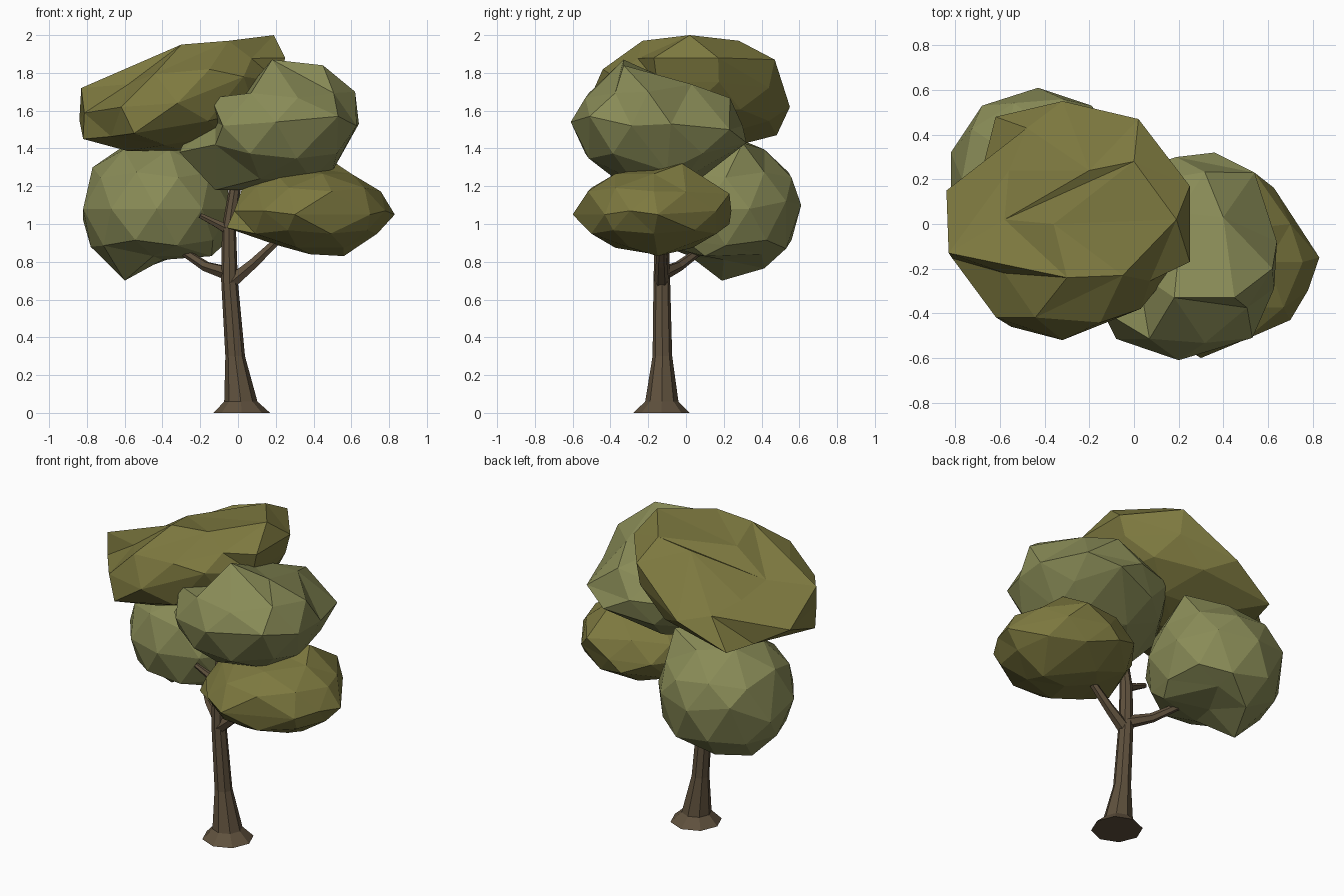
import bpy, bmesh
from math import cos, sin, tau
from mathutils import Vector


def material(name, rgb):
    m = bpy.data.materials.new(name)
    m.diffuse_color = (*rgb, 1)
    return m


GREEN = material("leaf_green", (0.25, 0.26, 0.095))
OLIVE = material("leaf_olive", (0.205, 0.19, 0.05))
BARK = material("bark", (0.115, 0.082, 0.047))


def finish(bm, name, mat):
    bmesh.ops.recalc_face_normals(bm, faces=bm.faces)
    me = bpy.data.meshes.new(name)
    bm.to_mesh(me)
    bm.free()
    me.materials.append(mat)
    ob = bpy.data.objects.new(name, me)
    bpy.context.collection.objects.link(ob)
    return ob


def limb(name, path, sides, upright=False):
    """Faceted tapering tube through (x, y, z, radius) stations."""
    bm = bmesh.new()
    pts = [Vector(p[:3]) for p in path]
    rings = []
    for i, p in enumerate(path):
        d = pts[min(i + 1, len(pts) - 1)] - pts[max(i - 1, 0)]
        q = (Vector((0, 0, 1)) if upright else d).to_track_quat('Z', 'Y')
        rings.append([bm.verts.new(pts[i] + q @ Vector((p[3] * cos(tau * k / sides),
                                                        p[3] * sin(tau * k / sides), 0)))
                      for k in range(sides)])
    for a, b in zip(rings, rings[1:]):
        for k in range(sides):
            n = (k + 1) % sides
            bm.faces.new((a[k], a[n], b[n], b[k]))
    bm.faces.new(rings[0][::-1])
    bm.faces.new(rings[-1])
    return finish(bm, name, BARK)


def foliage(name, mat, centre, radii, pulls, shear=0.0):
    """Low-poly ball, squashed, with its nearest corners pulled to key points."""
    bm = bmesh.new()
    bmesh.ops.create_icosphere(bm, subdivisions=2, radius=1)
    c = Vector(centre)
    free = {v: v.co.normalized() for v in bm.verts}
    for v in bm.verts:
        x, y, z = (v.co[i] * radii[i] for i in range(3))
        v.co = c + Vector((x, y, z + shear * x))
    for p in pulls:
        d = Vector(p) - c
        d.z -= shear * d.x
        d = Vector([d[i] / radii[i] for i in range(3)]).normalized()
        v = max(free, key=lambda w: free[w].dot(d))
        v.co = p
        del free[v]
    return finish(bm, name, mat)


# Trunk with flared foot
limb("trunk", [(0.02, -0.13, 0.0, 0.15), (0.015, -0.128, 0.06, 0.088),
               (-0.015, -0.125, 0.3, 0.052), (-0.045, -0.128, 0.7, 0.044),
               (-0.048, -0.128, 0.98, 0.037), (0.0, -0.13, 1.3, 0.028)], 8, True)

# Branches
limb("left_branch", [(-0.04, -0.13, 0.735, 0.04), (-0.17, -0.04, 0.775, 0.028),
                     (-0.36, 0.13, 0.9, 0.018)], 6)
limb("right_branch", [(-0.04, -0.13, 0.69, 0.04), (0.08, -0.13, 0.79, 0.03),
                      (0.28, -0.13, 0.98, 0.018)], 6)
limb("upper_branch", [(-0.05, -0.13, 0.97, 0.03), (-0.13, -0.135, 1.01, 0.02),
                      (-0.2, -0.14, 1.045, 0.015)], 6)

# Leaf clumps
foliage("top_foliage", OLIVE, (-0.3, 0.01, 1.67), (0.54, 0.53, 0.28), [
    (-0.83, -0.13, 1.72), (-0.82, -0.13, 1.45), (-0.84, 0.15, 1.55),
    (0.19, 0.02, 2.0), (0.25, -0.17, 1.88), (0.25, 0.17, 1.88),
    (0.02, 0.47, 1.87), (-0.32, 0.55, 1.62), (-0.62, 0.48, 1.47),
    (-0.32, -0.52, 1.64), (-0.55, -0.46, 1.48), (0.03, -0.38, 1.78),
    (-0.58, -0.22, 1.74), (-0.58, 0.02, 1.75), (-0.36, 0.0, 1.9),
    (0.0, 0.28, 1.97), (-0.05, -0.23, 1.97), (-0.3, -0.24, 1.95),
    (-0.48, 0.43, 1.65), (-0.56, 0.24, 1.7), (-0.2, 0.24, 1.92)], 0.16)

foliage("front_foliage", GREEN, (0.19, -0.15, 1.52), (0.46, 0.45, 0.33), [
    (-0.31, -0.2, 1.38), (-0.12, -0.2, 1.18), (0.3, -0.12, 1.18),
    (0.5, -0.1, 1.28), (0.64, -0.08, 1.53), (0.62, -0.2, 1.7),
    (0.45, -0.33, 1.84), (0.18, -0.33, 1.87), (0.2, -0.61, 1.54),
    (0.53, -0.51, 1.57), (0.36, 0.32, 1.43), (0.54, 0.23, 1.5),
    (-0.12, -0.43, 1.42), (0.2, -0.13, 1.78), (0.4, 0.03, 1.74),
    (0.2, 0.05, 1.73), (0.12, 0.2, 1.62), (-0.12, -0.25, 1.54),
    (0.02, -0.22, 1.68)])

foliage("right_foliage", OLIVE, (0.38, -0.17, 1.07), (0.42, 0.41, 0.23), [
    (0.83, -0.15, 1.05), (0.7, -0.43, 1.05), (0.7, 0.0, 1.17),
    (0.52, -0.02, 1.32), (-0.06, -0.3, 0.98), (0.3, -0.6, 1.05),
    (0.56, -0.15, 0.83), (0.2, -0.1, 0.89), (0.54, 0.23, 1.16),
    (0.3, 0.23, 1.0), (0.1, -0.3, 1.2)])

foliage("left_foliage", GREEN, (-0.43, 0.21, 1.08), (0.41, 0.41, 0.37), [
    (-0.6, 0.19, 0.7), (-0.78, 0.2, 0.88), (-0.82, 0.32, 1.02),
    (-0.77, 0.2, 1.3), (-0.58, 0.33, 1.43), (-0.43, 0.61, 1.1),
    (-0.3, 0.53, 0.87), (-0.14, 0.1, 0.83), (-0.68, 0.53, 1.15),
    (-0.45, 0.02, 0.83), (-0.4, 0.2, 0.81), (-0.19, 0.53, 1.12),
    (-0.13, 0.3, 1.43), (-0.42, 0.12, 1.5), (-0.3, 0.4, 0.84)])
